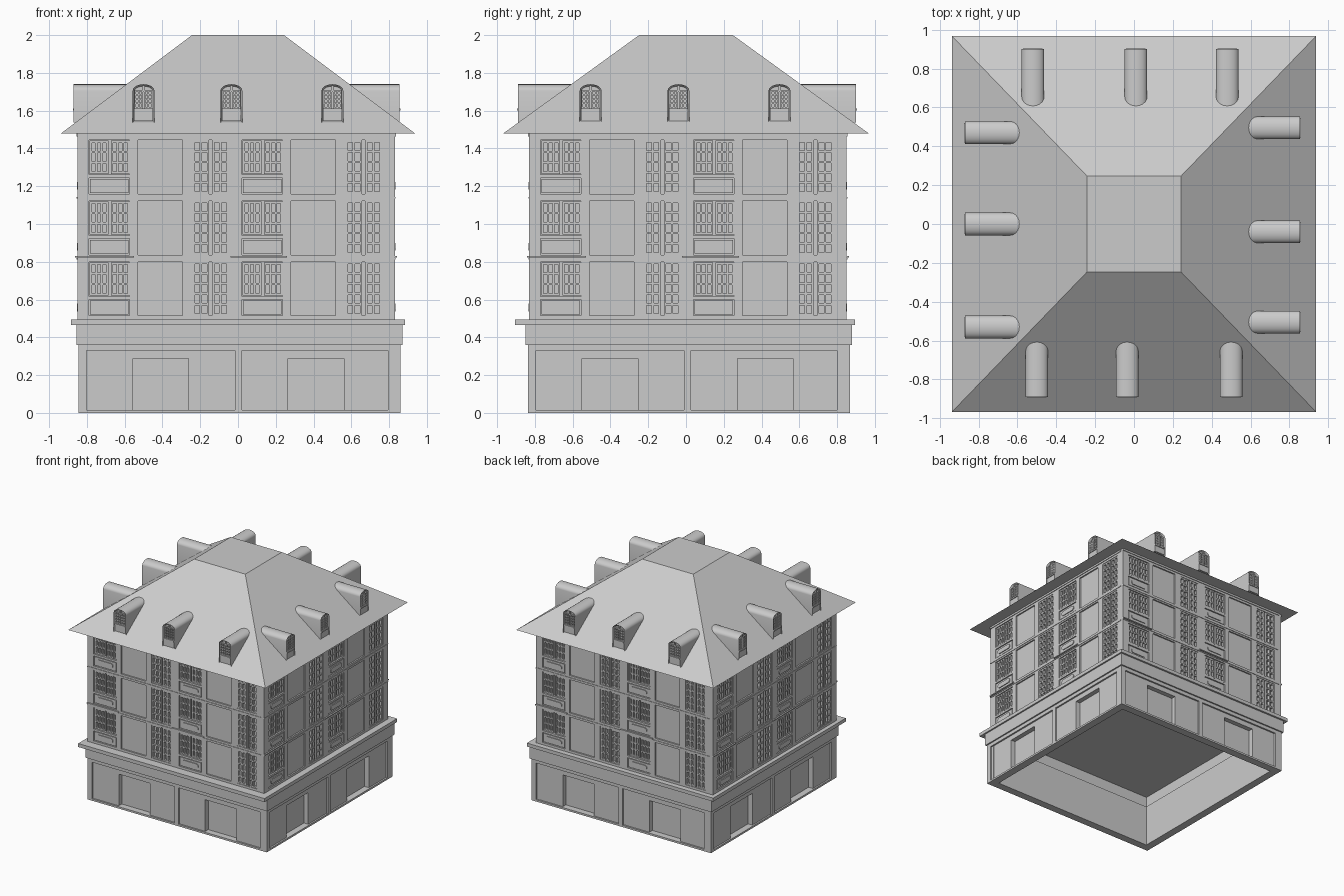
import bpy, bmesh, math
from mathutils import Matrix, Vector

old = bpy.data.objects.get("Cube")
if old:
    bpy.data.objects.remove(old, do_unlink=True)

GREY = bpy.data.materials.new("plain grey")
GREY.use_nodes = True
COLOUR = (0.6, 0.6, 0.6, 1)
GREY.diffuse_color = COLOUR
GREY.node_tree.nodes["Principled BSDF"].inputs["Base Color"].default_value = COLOUR


class Part:
    """One named object, built from boxes placed on a side of the building.
    u runs along the side, d is the distance outward, z is up."""

    def __init__(self, name, cx=0, cy=0):
        self.name, self.bm = name, bmesh.new()
        self.origin = Matrix.Translation((cx, cy, 0))
        self.m = self.origin

    def side(self, k):
        self.m = self.origin @ Matrix.Rotation(k * math.pi / 2, 4, 'Z')

    def box(self, u0, u1, d0, d1, z0, z1):
        place = Matrix.Translation(((u0 + u1) / 2, -(d0 + d1) / 2, (z0 + z1) / 2))
        size = Matrix.Diagonal((u1 - u0, d1 - d0, z1 - z0, 1))
        bmesh.ops.create_cube(self.bm, size=1, matrix=self.m @ place @ size)

    def prism(self, outline, d0, d1):
        """Extrude a (u, z) outline outward from d0 to d1; returns the front face."""
        back = [self.bm.verts.new(self.m @ Vector((u, -d0, z))) for u, z in outline]
        front = [self.bm.verts.new(self.m @ Vector((u, -d1, z))) for u, z in outline]
        n = len(outline)
        face = self.bm.faces.new(front)
        self.bm.faces.new(back[::-1])
        for i in range(n):
            j = (i + 1) % n
            self.bm.faces.new((back[i], back[j], front[j], front[i]))
        return face

    def lattice(self, u0, u1, z0, z1, cols, rows, d0, d1, bar):
        """A sash: frame and glazing bars."""
        for i in range(cols + 1):
            u = u0 + (u1 - u0 - bar) * i / cols
            self.box(u, u + bar, d0, d1, z0, z1)
        for i in range(rows + 1):
            z = z0 + (z1 - z0 - bar) * i / rows
            self.box(u0, u1, d0, d1 - 0.001, z, z + bar)

    def finish(self, smooth=False):
        bmesh.ops.recalc_face_normals(self.bm, faces=self.bm.faces)
        mesh = bpy.data.meshes.new(self.name)
        self.bm.to_mesh(mesh)
        self.bm.free()
        mesh.materials.append(GREY)
        ob = bpy.data.objects.new(self.name, mesh)
        bpy.context.collection.objects.link(ob)
        if smooth:
            bpy.context.view_layer.objects.active = ob
            ob.select_set(True)
            bpy.ops.object.shade_smooth_by_angle(angle=math.radians(35))
            ob.select_set(False)


# Upper floors: solid core with a pierced facing on each side
OUT, CORE, MODULE, STOREY, BASE = 0.84, 0.815, 0.81, 0.322, 0.495
walls = Part("upper_walls", -0.01, 0.01)
windows = Part("windows", -0.01, 0.01)
ledges = Part("ledges", -0.01, 0.01)
walls.box(-CORE, CORE, -CORE, CORE, 0.46, 1.48)
BAYS = ((0.06, 0.275), (0.32, 0.555), (0.61, 0.80))
for k in range(4):
    for part in (walls, windows, ledges):
        part.side(k)
    for floor in range(3):
        z = BASE + floor * STOREY
        lo, hi, top = z + 0.02, z + 0.305, z + STOREY
        walls.box(-OUT, CORE, CORE, OUT, z, lo)
        walls.box(-OUT, CORE, CORE, OUT, hi, top)
        if floor:
            ledges.box(-OUT, CORE, OUT, OUT + 0.004, z - 0.004, z + 0.003)
        edge = -OUT
        for m in range(2):
            u = -OUT + m * MODULE
            for a, b in BAYS:
                walls.box(edge, u + a, CORE, OUT, lo, hi)
                edge = u + b
            # Casement pair above an apron panel
            a, b = u + BAYS[0][0], u + BAYS[0][1]
            walls.box(a, b, CORE, OUT, lo + 0.085, lo + 0.102)
            mid = (a + b) / 2
            for s0, s1 in ((a, mid - 0.004), (mid + 0.004, b)):
                windows.lattice(s0 + 0.005, s1, lo + 0.107, hi - 0.003, 3, 3, CORE, OUT - 0.006, 0.011)
            windows.box(a + 0.006, b - 0.006, CORE, OUT - 0.004, lo + 0.006, lo + 0.079)
            w, h, c = 0.075, 0.02, 0.012
            plaque = [(mid + x, lo + 0.043 + y) for x, y in (
                (-w, c - h), (c - w, -h), (w - c, -h), (w, c - h),
                (w, h - c), (w - c, h), (c - w, h), (-w, h - c))]
            windows.prism(plaque, CORE, OUT + 0.003)
            # Plain recessed panel
            windows.box(u + BAYS[1][0], u + BAYS[1][1], CORE, OUT - 0.012, lo, hi)
            # Tall double window
            a, b = u + BAYS[2][0], u + BAYS[2][1]
            mid = (a + b) / 2
            for s0, s1 in ((a, mid - 0.008), (mid + 0.008, b)):
                windows.lattice(s0, s1, lo, hi, 2, 5, CORE, OUT - 0.004, 0.012)
            if floor == 1:
                ledges.box(u, u + 0.3, OUT, OUT + 0.012, z + 0.006, z + 0.014)
        walls.box(edge, CORE, CORE, OUT, lo, hi)
    walls.box(-OUT, CORE, CORE, OUT, BASE + 3 * STOREY, 1.48)
    ledges.box(-OUT, CORE, OUT, OUT + 0.006, 1.462, 1.478)
for part in (walls, windows, ledges):
    part.finish()

# Open-bottomed ground floor with shop fronts
ground = Part("shop_fronts", 0.008, 0.015)
fascia = Part("fascia", 0.008, 0.015)
G, INNER = 0.852, 0.785
for k in range(4):
    ground.side(k)
    fascia.side(k)
    fascia.box(-0.864, 0.835, 0.80, 0.864, 0.36, 0.466)
    ground.box(-G, INNER, INNER, G, 0, 0.016)
    ground.box(-G, INNER, INNER, G, 0.33, 0.36)
    ground.box(-G, -0.81, INNER, G, 0.016, 0.33)
    ground.box(-0.025, 0.012, INNER, G, 0.016, 0.33)
    for u in (-0.81, 0.012):
        panel = G - 0.014
        ground.box(u, u + 0.245, INNER, panel, 0.016, 0.33)
        ground.box(u + 0.54, u + 0.785, INNER, panel, 0.016, 0.33)
        ground.box(u + 0.245, u + 0.54, INNER, panel, 0.288, 0.33)
        ground.box(u + 0.245, u + 0.54, INNER, INNER + 0.012, 0.016, 0.288)
    ground.box(0.797, 0.84, INNER, G, 0.016, 0.33)
ground.finish()
fascia.finish()

cornice = Part("cornice")
cornice.box(-0.885, 0.885, -0.895, 0.905, 0.465, 0.495)
cornice.finish()

# Truncated hipped roof
roof = Part("roof")
rings = [[roof.bm.verts.new((sx * x, sy * y, z)) for sx, sy in ((-1, -1), (1, -1), (1, 1), (-1, 1))]
         for x, y, z in ((0.937, 0.967, 1.48), (0.243, 0.248, 2.0))]
for ring in rings:
    roof.bm.faces.new(ring)
for i in range(4):
    j = (i + 1) % 4
    roof.bm.faces.new((rings[0][i], rings[0][j], rings[1][j], rings[1][i]))
roof.finish()

# Dormers: three on each slope, with arched fronts
dormers = Part("dormers")
dormer_windows = Part("dormer_windows")
SIDES = ((0.89, (-0.5, -0.035, 0.5)), (0.855, (-0.505, -0.04, 0.495)),
         (0.90, (-0.48, -0.01, 0.52)), (0.87, (-0.47, 0.0, 0.53)))
HALF, EAVE, RISE = 0.058, 1.705, 0.035
for k, (d, centres) in enumerate(SIDES):
    dormers.side(k)
    dormer_windows.side(k)
    for c in centres:
        arch = [(c + HALF * math.cos(t * math.pi / 10), EAVE + RISE * math.sin(t * math.pi / 10))
                for t in range(11)]
        front = dormers.prism([(c - HALF, 1.537), (c + HALF, 1.537)] + arch, d - 0.31, d)
        dormers.bm.normal_update()
        bmesh.ops.inset_region(dormers.bm, faces=[front], thickness=0.01, depth=-0.015)
        dormer_windows.box(c - 0.05, c + 0.05, d - 0.02, d - 0.003, 1.546, 1.60)
        dormer_windows.box(c - 0.05, c + 0.05, d - 0.02, d + 0.004, 1.60, 1.612)
        dormer_windows.lattice(c - 0.049, c - 0.003, 1.612, 1.71, 2, 4, d - 0.02, d - 0.004, 0.008)
        dormer_windows.lattice(c + 0.003, c + 0.049, 1.612, 1.71, 2, 4, d - 0.02, d - 0.004, 0.008)
        dormer_windows.box(c - 0.005, c + 0.005, d - 0.02, d - 0.004, 1.70, 1.732)
dormers.finish(smooth=True)
dormer_windows.finish()
